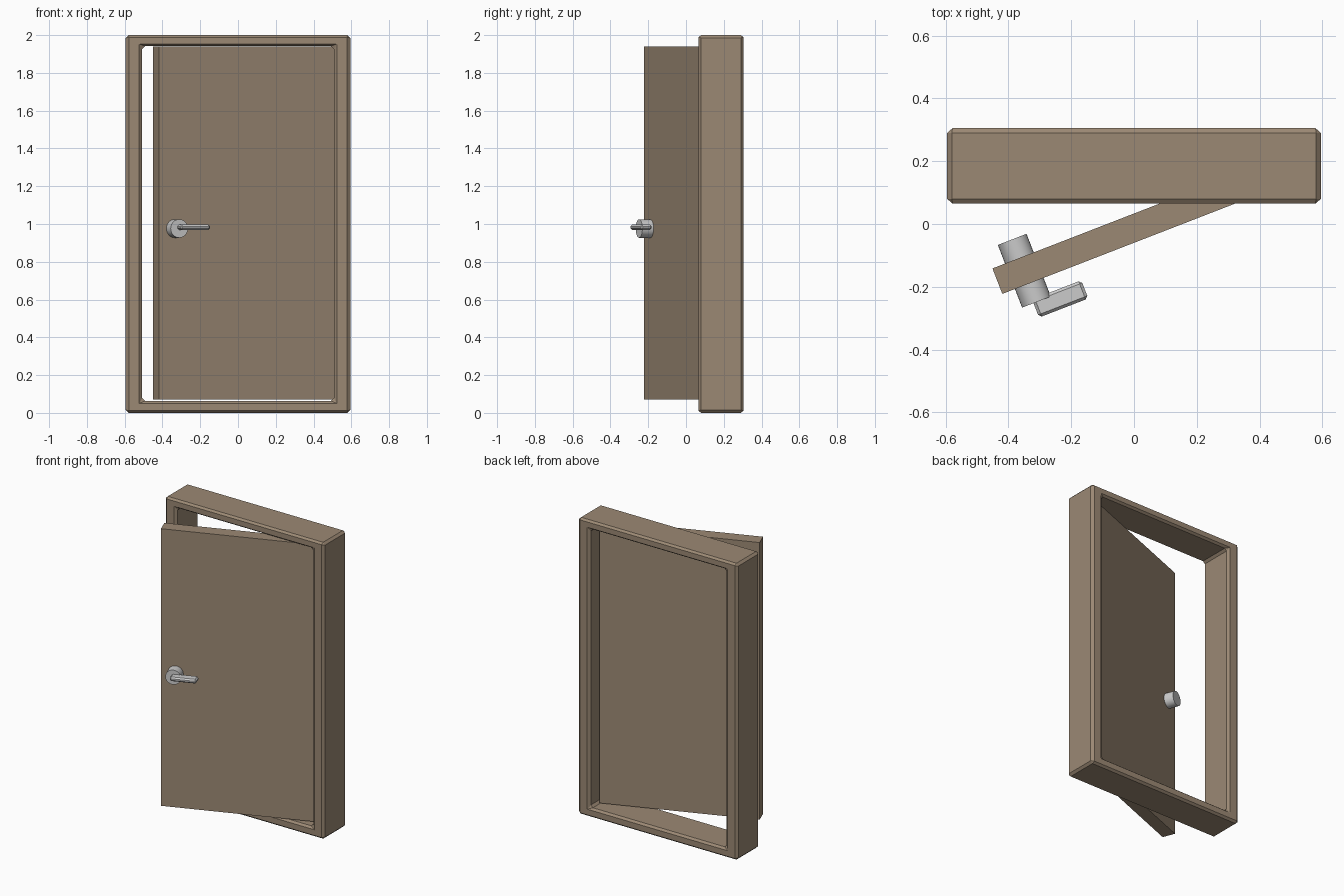
import bpy, bmesh, math
from mathutils import Matrix, Vector

if "Cube" in bpy.data.objects:
    bpy.data.objects.remove(bpy.data.objects["Cube"])

wood = bpy.data.materials.new("wood")
wood.diffuse_color = (0.33, 0.25, 0.175, 1)
wood.use_nodes = True
wood.node_tree.nodes["Principled BSDF"].inputs["Base Color"].default_value = wood.diffuse_color

ANGLE = math.radians(21.2)
# Door space: origin at the free edge, x along the door, y through its thickness
DOOR_SPACE = Matrix.Translation((-0.435, -0.182, 0)) @ Matrix.Rotation(ANGLE, 4, 'Z')


def add_object(name, bm, mat=None, bevel=0):
    bmesh.ops.recalc_face_normals(bm, faces=bm.faces)
    mesh = bpy.data.meshes.new(name)
    bm.to_mesh(mesh)
    bm.free()
    ob = bpy.data.objects.new(name, mesh)
    bpy.context.collection.objects.link(ob)
    if mat:
        mesh.materials.append(mat)
    if bevel:
        mod = ob.modifiers.new("bevel", 'BEVEL')
        mod.width = bevel
        mod.segments = 1
        mod.limit_method = 'ANGLE'
    return ob


def add_box(name, center, size, mat=None, bevel=0):
    bm = bmesh.new()
    bmesh.ops.create_cube(bm, size=1, matrix=Matrix.Translation(center) @ Matrix.Diagonal((*size, 1)))
    ob = add_object(name, bm, mat, bevel)
    ob.matrix_world = DOOR_SPACE
    return ob


# Frame: rectangular ring extruded backwards, all edges chamfered
bm = bmesh.new()
rect = lambda x, z0, z1: [bm.verts.new((a, 0.065, b)) for a, b in ((-x, z0), (x, z0), (x, z1), (-x, z1))]
outer, inner = rect(0.595, 0, 2), rect(0.507, 0.063, 1.942)
for i in range(4):
    j = (i + 1) % 4
    bm.faces.new((outer[i], outer[j], inner[j], inner[i]))
ext = bmesh.ops.extrude_face_region(bm, geom=bm.faces[:], use_keep_orig=True)
back = [v for v in ext["geom"] if isinstance(v, bmesh.types.BMVert)]
bmesh.ops.translate(bm, verts=back, vec=Vector((0, 0.24, 0)))
add_object("door_frame", bm, wood, 0.015)

# Door leaf, ajar
add_box("door_leaf", (0.505, 0, 1.005), (1.01, 0.087, 1.87), wood)

# Knob passing through the leaf
bm = bmesh.new()
bmesh.ops.create_cone(bm, cap_ends=True, segments=32, radius1=0.049, radius2=0.049, depth=0.214,
                      matrix=Matrix.Translation((0.092, 0, 0.976)) @ Matrix.Rotation(math.pi / 2, 4, 'X'))
knob = add_object("handle_knob", bm)
knob.matrix_world = DOOR_SPACE
bpy.context.view_layer.objects.active = knob
knob.select_set(True)
bpy.ops.object.shade_smooth_by_angle()

# Lever on the front of the knob
add_box("handle_lever", (0.166, -0.125, 0.983), (0.168, 0.062, 0.028), bevel=0.009)
